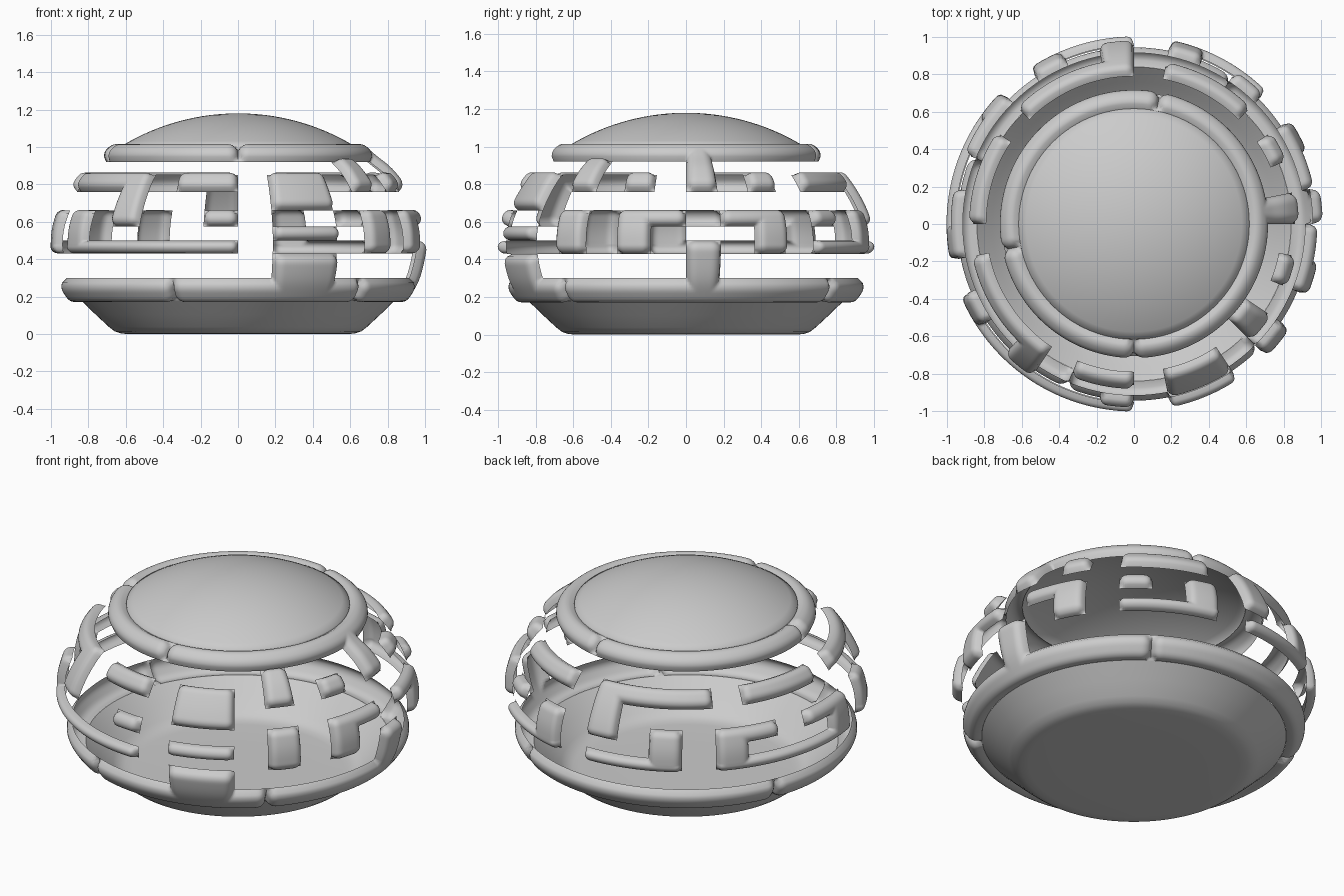
import bpy, bmesh, math

if "Cube" in bpy.data.objects:
    bpy.data.objects.remove(bpy.data.objects["Cube"])

COLS = 32            # angular columns, column 0 starts at the front (-y), going to +x
NU, NV = 16, 12      # mesh steps per column / per row
STEP = 2 * math.pi / COLS

# Shell profile (radius, height): each gap between points is one row of the grid
SHELL = [(.84, .18), (.915, .30), (.95, .43), (.955, .50), (.945, .575),
         (.915, .66), (.86, .76), (.79, .85), (.705, .92), (.615, 1.0)]
LENGTH = [0]
for a, b in zip(SHELL, SHELL[1:]):
    LENGTH.append(LENGTH[-1] + math.dist(a, b))


def shell_point(v):
    """Smooth (Catmull-Rom) point on the shell profile at row coordinate v."""
    n = len(SHELL) - 1
    i = min(max(int(v), 0), n - 1)
    f = v - i
    p1, p2 = SHELL[i], SHELL[i + 1]
    p0 = SHELL[i - 1] if i > 0 else [2 * a - b for a, b in zip(p1, p2)]
    p3 = SHELL[i + 2] if i + 2 <= n else [2 * b - a for a, b in zip(p1, p2)]
    return [.5 * (2 * b + (c - a) * f + (2 * a - 5 * b + 4 * c - d) * f * f
                  + (3 * b - a - 3 * c + d) * f ** 3)
            for a, b, c, d in zip(p0, p1, p2, p3)]


def row_length(v):
    i = min(int(v), len(SHELL) - 2)
    return LENGTH[i] + (v - i) * (LENGTH[i + 1] - LENGTH[i])


def finish(bm, name):
    mesh = bpy.data.meshes.new(name)
    bm.to_mesh(mesh)
    bm.free()
    mesh.shade_smooth()
    ob = bpy.data.objects.new(name, mesh)
    bpy.context.collection.objects.link(ob)
    return ob


def bulge(u, v, rects, height, width):
    """Pillow height: round fall-off from the shrunken core of each rectangle."""
    arc = STEP * shell_point(v)[0]
    best = 1.0
    for c0, c1, r0, r1 in rects:
        lo, hi = row_length(r0), row_length(r1)
        w = min(width, (hi - lo) / 2)
        y = row_length(v)
        dx = max((c0 - u) * arc + w, (u - c1) * arc + w, 0)
        dy = max(lo + w - y, y - hi + w, 0)
        best = min(best, math.hypot(dx, dy) / w)
    return height * math.sqrt(max(0, 1 - best * best))


def panel(name, rects, height=.047, width=.045):
    """Raised plate over a union of grid rectangles (col0, col1, row0, row1)."""
    cells = {(c, r) for c0, c1, r0, r1 in rects
             for c in range(c0, c1) for r in range(r0, r1)}
    bm = bmesh.new()
    verts = {}

    def vert(i, j):
        if (i, j) not in verts:
            u, v = i / NU, j / NV
            r, z = shell_point(v)
            a, b = shell_point(max(v - .05, 0)), shell_point(min(v + .05, 9))
            tr, tz = b[0] - a[0], b[1] - a[1]
            k = bulge(u, v, rects, height, width) / math.hypot(tr, tz)
            r, z = r + tz * k, z - tr * k
            verts[i, j] = bm.verts.new((r * math.sin(u * STEP), -r * math.cos(u * STEP), z))
        return verts[i, j]

    for c, r in sorted(cells):
        for i in range(c * NU, (c + 1) * NU):
            for j in range(r * NV, (r + 1) * NV):
                bm.faces.new((vert(i, j), vert(i + 1, j), vert(i + 1, j + 1), vert(i, j + 1)))
    return finish(bm, name)


def lathe(name, profile, segments=96):
    bm = bmesh.new()
    vs = [bm.verts.new((r, 0, z)) for r, z in profile]
    es = [bm.edges.new(p) for p in zip(vs, vs[1:])]
    bmesh.ops.spin(bm, geom=vs + es, cent=(0, 0, 0), axis=(0, 0, 1),
                   angle=2 * math.pi, steps=segments)
    bmesh.ops.remove_doubles(bm, verts=bm.verts, dist=1e-4)
    bmesh.ops.recalc_face_normals(bm, faces=bm.faces)
    return finish(bm, name)


# Open bowl at the bottom and domed cap at the top
lathe("bowl", [(0, 0), (.3, 0), (.58, 0), (.625, .003), (.66, .015), (.69, .038), (.76, .103), (.84, .18)])
dome = [(.615 * math.sin(t), 1.18 - .18 * (1 - math.cos(t)) ** .97)
        for t in [math.pi / 2 * k / 16 for k in range(17)]]
R = (.615 ** 2 + .17 ** 2) / (2 * .17)
lathe("dome", [(.615 * k / 16, 1.18 - R + math.sqrt(R * R - (.615 * k / 16) ** 2))
               for k in range(17)] + [(.617, 1.0)])

# Lower rim in four arcs, two of them with upright tabs
panel("lower_rim_front", [(-2, 4, 0, 1), (1, 3, 0, 2)], .055, .055)
panel("lower_rim_right", [(4, 13, 0, 1), (8, 9, 0, 3)], .055, .055)
panel("lower_rim_back", [(13, 22, 0, 1)], .055, .055)
panel("lower_rim_left", [(22, 30, 0, 1)], .055, .055)

# Upper rim in three arcs, one with a hanging tab
panel("upper_rim_right", [(0, 15, 8, 9), (8, 9, 6, 9)], .05, .055)
panel("upper_rim_back", [(15, 25, 8, 9)], .05, .055)
panel("upper_rim_left", [(25, 32, 8, 9)], .05, .055)

# Floating plates between the rims
PLATES = {
    "front_block": [(1, 3, 5, 7)],
    "front_strip": [(1, 3, 3, 4)],
    "front_upper_strip": [(-2, 0, 6, 7)],
    "front_pill": [(-1, 0, 4, 5)],
    "front_long_corner": [(-6, 0, 2, 3), (-6, -5, 2, 5)],
    "front_left_hook": [(-7, -3, 6, 7), (-4, -3, 4, 7)],
    "right_upper_tab": [(4, 5, 6, 8)],
    "right_lower_block": [(4, 5, 2, 5)],
    "right_upper_pill": [(6, 7, 6, 7)],
    "right_corner": [(6, 7, 2, 5), (6, 8, 4, 5)],
    "right_back_pill": [(10, 11, 6, 7)],
    "right_back_corner": [(9, 11, 4, 5), (10, 11, 2, 5)],
    "back_upper_strip": [(12, 15, 6, 7)],
    "back_pill": [(12, 13, 4, 5)],
    "back_corner": [(12, 15, 2, 3), (14, 15, 2, 5)],
    "back_hook": [(16, 20, 6, 7), (16, 17, 4, 7)],
    "back_left_corner": [(16, 19, 2, 3), (18, 19, 2, 5)],
    "left_upper_strip": [(21, 24, 6, 7)],
    "left_bracket": [(20, 21, 2, 5), (20, 22, 4, 5), (20, 25, 2, 3),
                     (24, 25, 2, 5), (23, 25, 4, 5)],
}
for name, rects in PLATES.items():
    panel(name + "_plate", rects)
